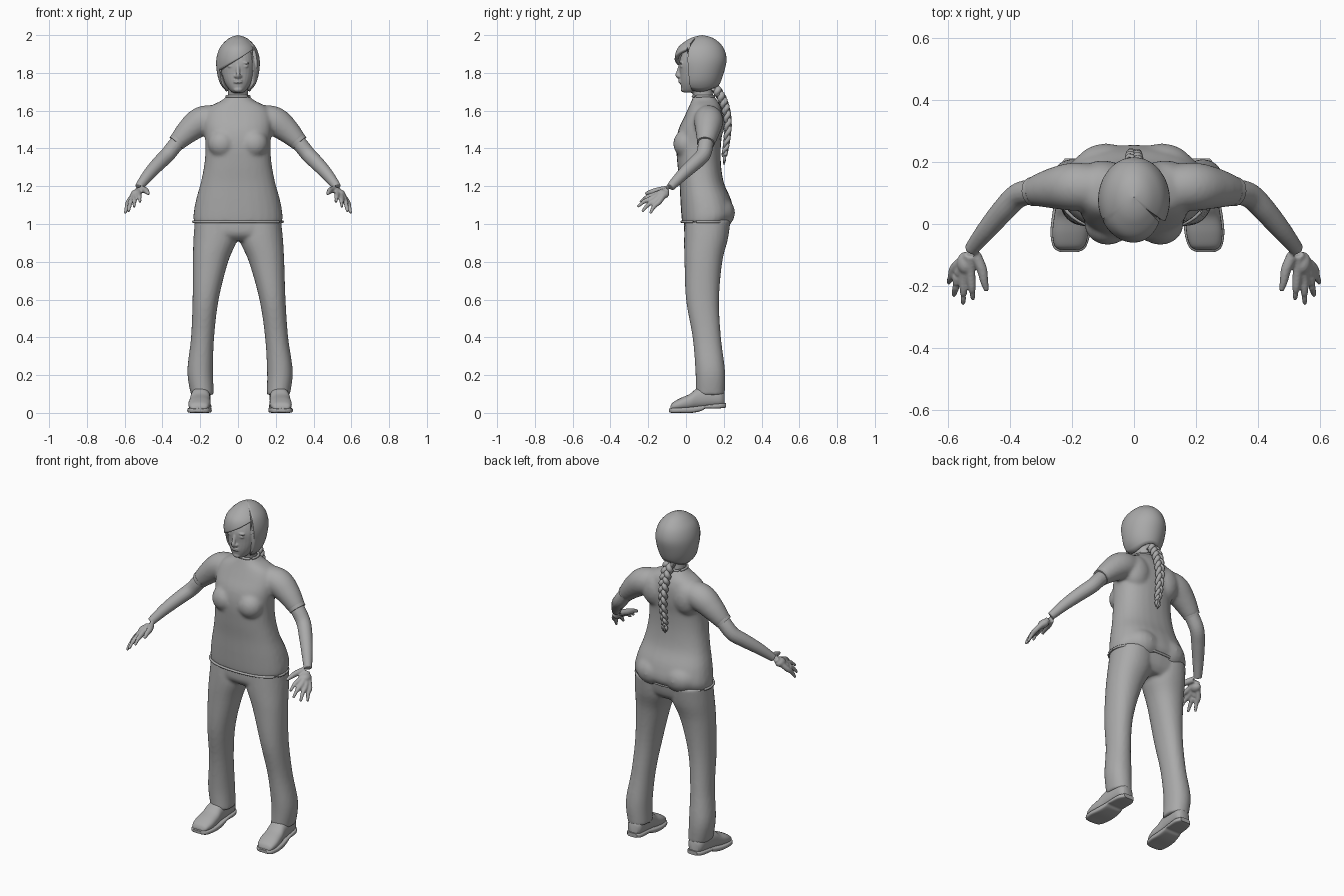
import bpy, bmesh, math
from mathutils import Vector, Matrix

cube = bpy.data.objects.get("Cube")
if cube:
    bpy.data.objects.remove(cube, do_unlink=True)

grey = bpy.data.materials.new("plain grey")
grey.use_nodes = True
grey.diffuse_color = (0.4, 0.4, 0.4, 1)
grey.node_tree.nodes["Principled BSDF"].inputs["Base Color"].default_value = (0.4, 0.4, 0.4, 1)
X, Y, Z = Vector((1, 0, 0)), Vector((0, 1, 0)), Vector((0, 0, 1))


def smooth(rows, n=5):
    """Catmull-Rom interpolation of table rows."""
    out = []
    for i in range(len(rows) - 1):
        a, b, c, d = (rows[max(0, min(len(rows) - 1, i + k))] for k in (-1, 0, 1, 2))
        for j in range(n):
            t = j / n
            out.append([q + t / 2 * (r - p + t * (2 * p - 5 * q + 4 * r - s + t * (3 * q - p - 3 * r + s)))
                        for p, q, r, s in zip(a, b, c, d)])
    return out + [list(rows[-1])]


def loft(bm, rings, power=1.0, sides=28):
    """Skin rings of (centre, half axis, half axis) and cap both ends."""
    loops = []
    for c, u, v in rings:
        loop = []
        for i in range(sides):
            a = math.tau * i / sides
            cs, sn = math.cos(a), math.sin(a)
            loop.append(bm.verts.new(c + u * math.copysign(abs(cs) ** power, cs)
                                     + v * math.copysign(abs(sn) ** power, sn)))
        loops.append(loop)
    for p, q in zip(loops, loops[1:]):
        for i in range(sides):
            j = (i + 1) % sides
            bm.faces.new((p[i], p[j], q[j], q[i]))
    bm.faces.new(loops[0][::-1])
    bm.faces.new(loops[-1])


def stack(bm, rows, power=1.0):
    """Rows of z, x min, x max, y front, y back."""
    loft(bm, [(Vector(((a + b) / 2, (f + k) / 2, z)), X * (b - a) / 2, Y * (k - f) / 2)
              for z, a, b, f, k in smooth(rows)], power)


def tube(bm, rows, sides=16, n=5):
    """Rows of x, y, z, radius along a path."""
    pts = smooth(rows, n)
    rings = []
    for i, p in enumerate(pts):
        t = Vector(pts[min(i + 1, len(pts) - 1)][:3]) - Vector(pts[max(i - 1, 0)][:3])
        u = t.cross(Y if abs(t.normalized().y) < 0.8 else X).normalized()
        v = t.cross(u).normalized()
        rings.append((Vector(p[:3]), u * p[3], v * p[3]))
    loft(bm, rings, sides=sides)


def blob(bm, loc, size, turn=0.0):
    m = Matrix.Translation(loc) @ Matrix.Rotation(turn, 4, 'Y') @ Matrix.Diagonal((*size, 1))
    bmesh.ops.create_uvsphere(bm, u_segments=20, v_segments=12, radius=1, matrix=m)


def finish(name, bm, voxel=0, relax=0):
    bmesh.ops.recalc_face_normals(bm, faces=bm.faces)
    me = bpy.data.meshes.new(name)
    bm.to_mesh(me)
    bm.free()
    ob = bpy.data.objects.new(name, me)
    bpy.context.collection.objects.link(ob)
    me.materials.append(grey)
    bpy.ops.object.select_all(action='DESELECT')
    ob.select_set(True)
    bpy.context.view_layer.objects.active = ob
    if voxel:
        r = ob.modifiers.new("fuse", 'REMESH')
        r.mode, r.voxel_size, r.use_smooth_shade = 'VOXEL', voxel, True
        s = ob.modifiers.new("relax", 'SMOOTH')
        s.factor, s.iterations = 0.5, relax
        me.polygons.foreach_set("use_smooth", [True] * len(me.polygons))
    else:
        bpy.ops.object.shade_smooth_by_angle(angle=math.radians(50))
    return ob


# Shirt: torso, bust and short sleeves blended together
bm = bmesh.new()
torso = [(1.005, .233, -.02, .232), (1.05, .236, -.025, .255), (1.13, .222, -.03, .238),
         (1.22, .197, -.035, .2), (1.32, .178, -.046, .185), (1.42, .172, -.052, .185),
         (1.5, .18, -.04, .195), (1.57, .18, -.008, .196), (1.62, .15, .015, .185),
         (1.655, .085, .03, .165), (1.68, .058, .04, .145)]
stack(bm, [(z, -w, w, f, b) for z, w, f, b in torso], 0.85)
for s in (-1, 1):
    blob(bm, (s * .085, .0, 1.425), (.075, .068, .075))
    blob(bm, (s * .09, .165, 1.06), (.11, .095, .09))
    blob(bm, (s * .1, .14, 1.53), (.085, .065, .1))
    tube(bm, [(s * .1, .115, 1.56, .07), (s * .19, .12, 1.545, .078),
              (s * .26, .115, 1.495, .066), (s * .325, .105, 1.43, .047)], 24)
finish("shirt", bm, .01, 6)

# Hem roll, collar and sleeve cuffs
bm = bmesh.new()
for z, w, f, b, r in ((1.012, .236, -.023, .235, .007), (1.676, .06, .037, .148, .007)):
    m = (f + b) / 2
    tube(bm, [(w * math.copysign(abs(math.cos(a)) ** .85, math.cos(a)),
               m + (b - f) / 2 * math.copysign(abs(math.sin(a)) ** .85, math.sin(a)), z, r)
              for a in [math.tau * i / 40 for i in range(41)]], 8, 1)
for s in (-1, 1):
    tube(bm, [(s * .314, .106, 1.442, .049), (s * .327, .104, 1.428, .047)], 24)
finish("shirt_edges", bm)

# Trousers: hips and two loose legs
bm = bmesh.new()
stack(bm, [(.91, -.2, .2, .03, .19), (.95, -.23, .23, -.008, .22), (1.03, -.228, .228, -.01, .235)], .85)
leg = [(1.02, .005, .228, -.006, .236), (.92, .005, .237, -.01, .222), (.8, .055, .242, -.008, .192),
       (.6, .108, .246, 0, .175), (.4, .135, .257, .035, .185), (.22, .143, .279, .05, .207),
       (.095, .14, .262, .052, .205)]
for s in (-1, 1):
    rows = []
    for z, a, b, f, k in leg:
        d = .014 * (1 - z)
        rows.append((z, *sorted((s * a + d, s * b + d)), f, k))
    stack(bm, rows, .92)
finish("trousers", bm, .009, 5)

# Shoes: rounded upper on a slightly wider sole with a heel
upper = [(-.083, .03, .012, .035), (-.07, .048, .012, .055), (-.03, .058, .012, .078),
         (.02, .056, .015, .1), (.06, .052, .02, .13), (.12, .05, .025, .14),
         (.18, .046, .03, .13), (.203, .03, .035, .11)]
sole = [(-.09, .03, .005, .022), (-.075, .052, .0, .026), (-.03, .064, 0, .028), (.03, .062, .0, .032),
        (.08, .056, .01, .038), (.1, .054, .022, .04), (.12, .053, .022, .044), (.18, .05, .024, .05), (.211, .032, .028, .052)]
for side, s in (("right", -1), ("left", 1)):
    for part, rows, power in (("shoe", upper, .85), ("sole", sole, .45)):
        bm = bmesh.new()
        loft(bm, [(Vector((s * .214 + .011 - s * y * .06, y, (a + b) / 2)), X * w, Z * (b - a) / 2)
                  for y, w, a, b in smooth(rows)], power)
        finish(f"{side}_{part}", bm)

# Arms with hands
for side, s in (("right", -1), ("left", 1)):
    bm = bmesh.new()
    paths = [
        [(.27, .112, 1.485, .04), (.33, .104, 1.42, .041), (.375, .09, 1.365, .04),
         (.42, .045, 1.32, .038), (.475, -.02, 1.26, .032), (.525, -.083, 1.195, .023)],
        [(.51, -.1, 1.185, .018), (.49, -.145, 1.178, .017), (.482, -.185, 1.17, .013), (.474, -.215, 1.16, .008)],
    ]
    for kx, ky, kz, tx, ty, tz in ((.525, -.165, 1.155, .518, -.243, 1.115), (.547, -.17, 1.14, .55, -.258, 1.09),
                                   (.565, -.16, 1.128, .58, -.232, 1.065), (.577, -.14, 1.12, .598, -.19, 1.055)):
        paths.append([(.53, -.1, 1.18, .016), (kx, ky, kz, .015),
                      ((kx + tx) / 2, (ky + ty) / 2 - .004, (kz + tz) / 2 + .006, .012), (tx, ty, tz, .007)])
    for path in paths:
        tube(bm, [(s * x, y, z, r) for x, y, z, r in path])
    blob(bm, (s * .543, -.125, 1.158), (.028, .036, .024), s * .6)
    finish(f"{side}_arm", bm, .005, 3)

# Head, neck and facial features
bm = bmesh.new()
face = [(1.695, .025, -.01, .06), (1.71, .045, -.022, .09), (1.75, .072, -.03, .13), (1.8, .088, -.033, .16),
        (1.86, .09, -.035, .17), (1.92, .072, -.01, .15), (1.95, .04, .03, .12)]
stack(bm, [(z, -w, w, f, b) for z, w, f, b in face], .95)
tube(bm, [(0, .095, 1.62, .056), (0, .09, 1.68, .053), (0, .08, 1.75, .055)], 24)
tube(bm, [(0, -.03, 1.84, .009), (0, -.039, 1.81, .01), (0, -.044, 1.788, .012), (0, -.034, 1.776, .011)])
for s in (-1, 1):
    blob(bm, (s * .012, -.034, 1.782), (.009, .011, .008))
    blob(bm, (s * .036, -.022, 1.835), (.018, .01, .008))
    blob(bm, (s * .038, -.025, 1.854), (.024, .009, .006), s * .12)
for z in (1.761, 1.75):
    blob(bm, (0, -.03, z), (.024, .011, .0055))
blob(bm, (0, -.014, 1.712), (.024, .014, .014))
finish("head", bm, .0045, 2)

# Hair: cap with a side-swept fringe and an open face
shape = smooth([(1.7, .06, .0, .15), (1.74, .093, -.036, .178), (1.8, .111, -.048, .2), (1.87, .115, -.06, .215),
                (1.93, .098, -.045, .2), (1.97, .065, .0, .165), (1.99, .035, .04, .13), (2.0, .001, .085, .087)], 8)


def hair_point(a, z):
    i = next((k for k in range(1, len(shape)) if shape[k][0] >= z), len(shape) - 1)
    p, q = shape[i - 1], shape[i]
    t = min(1, max(0, (z - p[0]) / (q[0] - p[0])))
    w, f, b = (p[k] + (q[k] - p[k]) * t for k in (1, 2, 3))
    return Vector((w * math.sin(a), (f + b) / 2 - (b - f) / 2 * math.cos(a), z))


bm = bmesh.new()
grid, cols, steps = [], 72, 22
for c in range(cols):
    a = math.tau * c / cols - math.pi
    deg = math.degrees(a)
    low = 1.715 + .015 * math.cos(2 * a)
    if -62 < deg < 58:
        low = 1.82 + (.115 * math.sin(a) + .09) * .58
    grid.append([bm.verts.new(hair_point(a, low + (2 - low) * math.sin(math.pi / 2 * r / steps))) for r in range(steps + 1)])
for c in range(cols):
    p, q = grid[c], grid[(c + 1) % cols]
    for r in range(steps):
        bm.faces.new((p[r], q[r], q[r + 1], p[r + 1]))
bmesh.ops.remove_doubles(bm, verts=bm.verts, dist=.0005)
hair = finish("hair", bm)
thick = hair.modifiers.new("thickness", 'SOLIDIFY')
thick.thickness, thick.offset = .018, -1

# Braid: three woven strands, a tie and a loose tuft
spine = smooth([(0, .155, 1.72), (0, .19, 1.665), (0, .212, 1.6), (0, .222, 1.52), (0, .214, 1.43), (0, .203, 1.365)], 16)
bm = bmesh.new()
for k in range(3):
    rows = []
    for i, (x, y, z) in enumerate(spine):
        t = i / (len(spine) - 1)
        a = math.tau * (t * 3.3 + k / 3)
        size = 1 - .45 * t
        rows.append((x + .019 * size * math.sin(a), y + .012 * size * math.sin(2 * a), z, .0175 * size))
    tube(bm, rows, 10, 1)
blob(bm, (0, .203, 1.36), (.013, .013, .008))
for dx, dz in ((-.012, 1.325), (0, 1.312), (.012, 1.322)):
    tube(bm, [(0, .203, 1.365, .006), (dx, .204, 1.345, .009), (dx * .8, .2, dz, .002)], 8)
finish("braid", bm)
